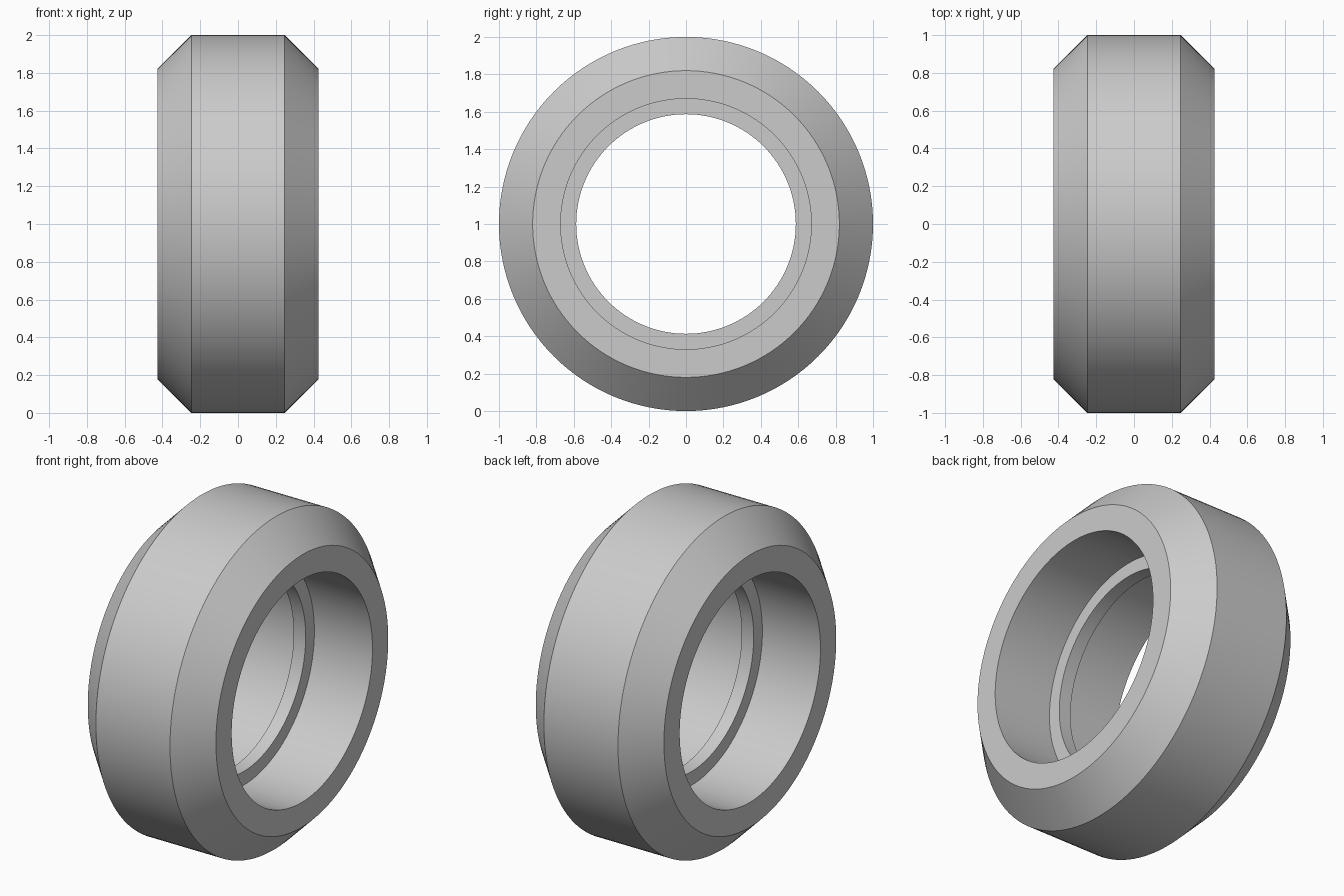
import bpy
import bmesh
from math import radians
from mathutils import Matrix, Vector

cube = bpy.data.objects.get("Cube")
if cube:
    bpy.data.objects.remove(cube, do_unlink=True)

# Single plain grey
grey = bpy.data.materials.new("light_grey")
grey.use_nodes = True
colour = (0.6, 0.6, 0.6, 1)
grey.diffuse_color = colour
grey.node_tree.nodes["Principled BSDF"].inputs["Base Color"].default_value = colour

# Half cross-section as (x, radius): tread, chamfer, side wall, bore, inner lip
half = [(0.247, 1.0), (0.427, 0.82), (0.427, 0.67), (0.04, 0.67), (0.04, 0.587)]
profile = half + [(-x, r) for x, r in reversed(half)]
SEGMENTS = 128

# Revolve the closed section around the x axis
bm = bmesh.new()
rings = []
for i in range(SEGMENTS):
    turn = Matrix.Rotation(radians(360 * i / SEGMENTS), 3, "X")
    rings.append([bm.verts.new(turn @ Vector((x, 0, r)) + Vector((0, 0, 1)))
                  for x, r in profile])
for i, ring in enumerate(rings):
    following = rings[(i + 1) % SEGMENTS]
    for j in range(len(profile)):
        k = (j + 1) % len(profile)
        bm.faces.new((ring[j], ring[k], following[k], following[j]))
bmesh.ops.recalc_face_normals(bm, faces=bm.faces)

mesh = bpy.data.meshes.new("wheel_ring")
bm.to_mesh(mesh)
bm.free()
mesh.materials.append(grey)
wheel = bpy.data.objects.new("wheel_ring", mesh)
bpy.context.collection.objects.link(wheel)

# Smooth round surfaces, crisp profile edges
bpy.ops.object.select_all(action="DESELECT")
wheel.select_set(True)
bpy.context.view_layer.objects.active = wheel
bpy.ops.object.shade_smooth_by_angle(angle=radians(30))
